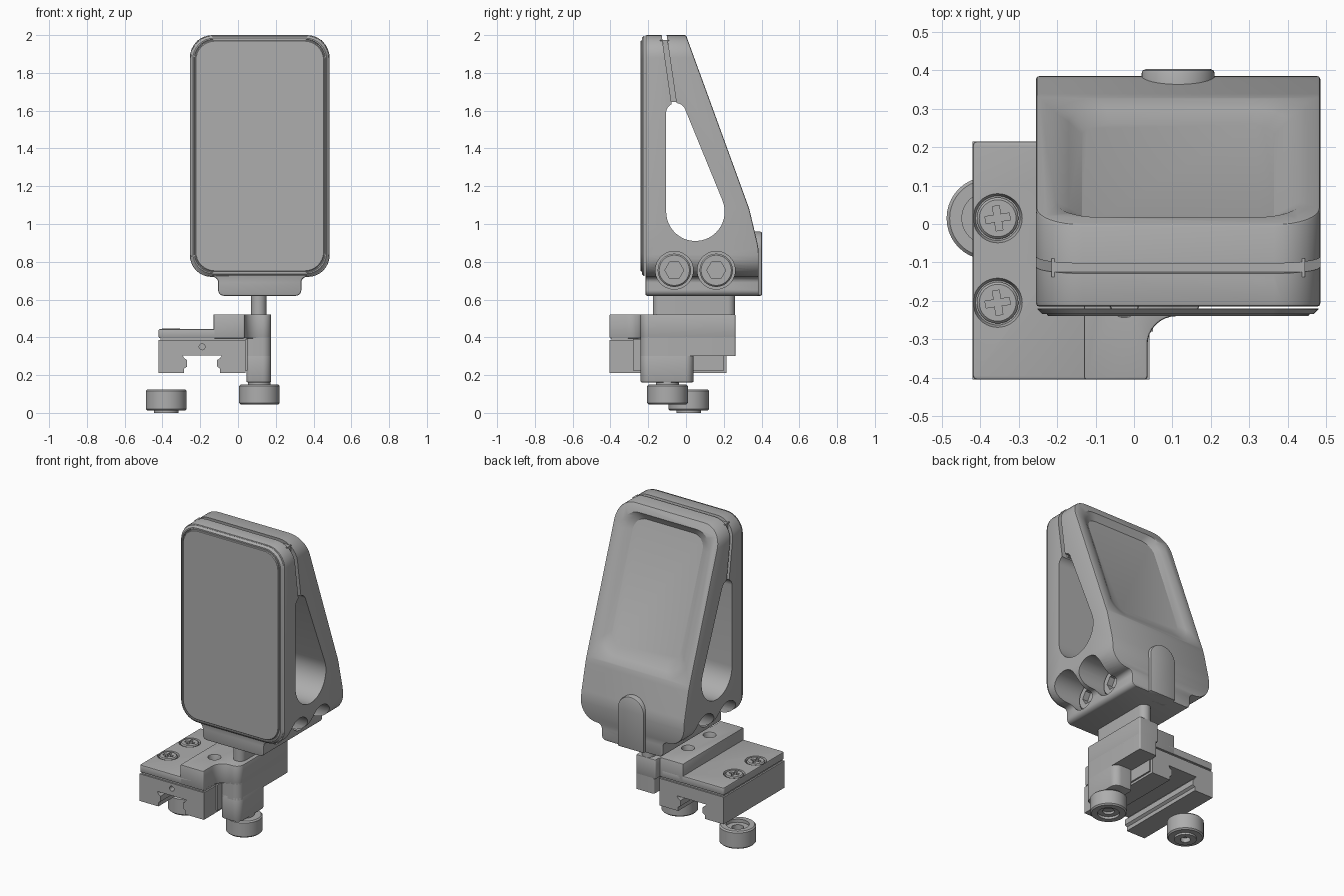
import bpy, bmesh, math
from mathutils import Matrix, Vector

if "Cube" in bpy.data.objects:
    bpy.data.objects.remove(bpy.data.objects["Cube"])

grey = bpy.data.materials.new("machined_grey")
grey.diffuse_color = (0.42, 0.42, 0.42, 1)
grey.use_nodes = True
grey.node_tree.nodes["Principled BSDF"].inputs["Base Color"].default_value = grey.diffuse_color
CX = 0.115          # centre line of the housing
MAPS = {'x': lambda p, q, h: (h, p, q), 'y': lambda p, q, h: (p, h, q), 'z': lambda p, q, h: (p, q, h)}


def loft(name, rings, axis):
    """Skin a stack of (outline, height) rings along an axis and cap both ends."""
    bm = bmesh.new()
    rows = [[bm.verts.new(MAPS[axis](p, q, h)) for p, q in pts] for pts, h in rings]
    n = len(rows[0])
    for a, b in zip(rows, rows[1:]):
        for i in range(n):
            bm.faces.new((a[i], a[(i + 1) % n], b[(i + 1) % n], b[i]))
    bm.faces.new(rows[0])
    bm.faces.new(rows[-1])
    bmesh.ops.recalc_face_normals(bm, faces=bm.faces)
    me = bpy.data.meshes.new(name)
    bm.to_mesh(me)
    bm.free()
    me.materials.append(grey)
    ob = bpy.data.objects.new(name, me)
    bpy.context.collection.objects.link(ob)
    return ob


def prism(name, pts, axis, lo, hi):
    return loft(name, [(pts, lo), (pts, hi)], axis)


def rounded(corners, seg=8):
    """Polygon from (x, y, radius) corners with filleted points."""
    out = []
    for i, (x, y, r) in enumerate(corners):
        c = Vector((x, y))
        if r == 0:
            out.append((x, y))
            continue
        a = (Vector(corners[i - 1][:2]) - c).normalized()
        b = (Vector(corners[(i + 1) % len(corners)][:2]) - c).normalized()
        half = a.angle(b) / 2
        mid = c + (a + b).normalized() * (r / math.sin(half))
        va, vb = c + a * r / math.tan(half) - mid, c + b * r / math.tan(half) - mid
        sweep = va.angle_signed(vb)
        for k in range(seg + 1):
            t = -sweep * k / seg
            out.append((mid.x + va.x * math.cos(t) - va.y * math.sin(t),
                        mid.y + va.x * math.sin(t) + va.y * math.cos(t)))
    return out


def rect(x0, y0, x1, y1, r=0.0):
    return rounded([(x0, y0, r), (x1, y0, r), (x1, y1, r), (x0, y1, r)])


def circle(x, y, r, n=40):
    return [(x + r * math.cos(2 * math.pi * i / n), y + r * math.sin(2 * math.pi * i / n)) for i in range(n)]


def turned(name, x, y, profile, axis='z'):
    return loft(name, [(circle(x, y, r), h) for r, h in profile], axis)


def apply(ob, mod):
    bpy.context.view_layer.objects.active = ob
    bpy.ops.object.modifier_apply(modifier=mod.name)


def boolean(ob, tool, op='DIFFERENCE'):
    m = ob.modifiers.new("cut", 'BOOLEAN')
    m.operation, m.object, m.solver = op, tool, 'EXACT'
    apply(ob, m)
    bpy.data.objects.remove(tool)


def bevel(ob, width, seg=2):
    m = ob.modifiers.new("edge", 'BEVEL')
    m.width, m.segments, m.limit_method, m.angle_limit = width, seg, 'ANGLE', math.radians(40)
    apply(ob, m)
    return ob


# Housing: front outline crossed with the wedge-shaped side outline
front = rounded([(.335, .62, .03), (.335, .72, .03), (.485, .72, .115), (.485, 2, .12),
                 (-.255, 2, .12), (-.255, .72, .115), (-.105, .72, .03), (-.105, .62, .03)])
side = rounded([(-.215, .62, 0), (.385, .62, 0), (.385, .87, .3), (.335, 1.08, .3), (0, 2, 0), (-.215, 2, 0)])
housing = prism("housing", front, 'y', -.215, .6)
boolean(housing, prism("side_tool", side, 'x', -1, 1), 'INTERSECT')
bevel(housing, .012)

# Teardrop opening: hull of a small upper and a large lower circle
lean = math.atan2(.105, .525)
tilt = lean - math.asin(.103 / math.hypot(.105, .525))
d = math.hypot(.105, .525)
right = math.atan2(.525, -.105) - math.acos((.155 - .052) / d)
tear = []
for cy, cz, r, a0, a1 in ((-.053, 1.588, .052, right, math.pi), (.05, 1.065, .155, math.pi, 2 * math.pi + right)):
    tear += [(cy + r * math.cos(a0 + (a1 - a0) * k / 24), cz + r * math.sin(a0 + (a1 - a0) * k / 24))
             for k in range(25)]
boolean(housing, prism("opening_tool", tear, 'x', -1, 1))

# Split line above the opening, with a recessed filler
slit = [(-.133, 2.03), (-.107, 2.03), (-.045, 1.6), (-.071, 1.6)]
boolean(housing, prism("slit_tool", slit, 'x', -1, 1))
filler = [(-.138, 1.975), (-.09, 1.975), (-.045, 1.645), (-.08, 1.645)]
prism("split_filler", filler, 'x', -.215, .445)

# Shallow dish in the sloping back
dish = loft("dish_tool", [(rect(-.25, -.36, .25, .41, .08), -.035), (rect(-.285, -.42, .285, .43, .1), -.015),
                          (rect(-.33, -.48, .33, .445, .12), .004)], 'z')
u, v, n = Vector((-1, 0, 0)), Vector((0, -.344, .939)), Vector((0, .939, .344))
rot = Matrix((u, v, n)).transposed().to_4x4()
dish.matrix_world = Matrix.Translation((CX, .17, 1.537)) @ rot
bpy.context.view_layer.update()
boolean(housing, dish)

# Side bolt pockets and hex socket bolts, both sides
for s, label in ((1, "right"), (-1, "left")):
    for i, y in enumerate((-.062, .16)):
        boolean(housing, prism("pocket_tool", circle(y, .755, .1), 'x', *sorted((CX + s * .13, CX + s * .6))))
        bolt = turned(f"{label}_bolt_{i + 1}", y, .755,
                      [(.088, CX + s * .12), (.088, CX + s * .175), (.08, CX + s * .183)], 'x')
        boolean(bolt, prism("hex_tool", circle(y, .755, .05, 6), 'x', *sorted((CX + s * .145, CX + s * .3))))

# Stepped bezel and front panel
bez = lambda i: rect(-.255 + i, .72 + i, .485 - i, 2 - i, .12 - i * .6)
loft("bezel", [(bez(.004), -.22), (bez(.004), -.222), (bez(.016), -.234), (bez(.022), -.234), (bez(.024), -.228)], 'y')
loft("front_panel", [(bez(.028), -.22), (bez(.028), -.236), (bez(.032), -.24)], 'y')

# Arched tab on the lower back
tab = [(.02, .62), (.21, .62)] + [(CX + .095 * math.cos(math.pi * k / 20), .865 + .095 * math.sin(math.pi * k / 20))
                                  for k in range(21)]
bevel(prism("back_tab", tab, 'y', .3, .403), .01)

# Rounded stem joining the housing to the mount
prism("stem", rect(.07, -.175, .15, .26, .039), 'z', .5, .64)

# Mount: raised arm with filleted inner corner, rear block, front column
arm_plan = rounded([(-.13, -.405, 0), (.035, -.405, .008), (.035, -.24, .075), (.175, -.24, .045),
                    (.175, .262, .01), (.035, .262, .01), (.035, .215, 0), (-.13, .215, 0)])
arm = bevel(prism("mount_arm", arm_plan, 'z', .395, .522), .006)
prism("mount_block", rounded([(.045, -.24, .02), (.175, -.24, .045), (.175, .262, .01), (.045, .262, .01)]),
      'z', .3, .41)
bevel(prism("mount_column", rounded([(.045, -.24, .02), (.175, -.24, .045), (.175, .04, .045), (.045, .04, .02)]),
            'z', .162, .32), .006)

# Top plate of the clamp
plate = bevel(prism("clamp_plate", rect(-.42, -.405, .03, .215, .012), 'z', .396, .444), .006)

# Rail clamp body with toothed jaws, mirrored about its centre
jaw = [(-.42, .385), (-.42, .21), (-.285, .21), (-.285, .235), (-.27, .245), (-.27, .28), (-.285, .29), (-.295, .305)]
clamp = prism("rail_clamp", jaw + [(-.38 - x, z) for x, z in reversed(jaw)], 'y', -.405, .215)
boolean(clamp, prism("pin_tool", circle(-.19, .35, .016, 20), 'y', -.5, -.36))
prism("clamp_spacer", rect(-.41, -.395, .03, .205), 'z', .38, .4)
prism("side_shim", rect(.035, -.28, .05, .2), 'z', .225, .39)

# Cross-head screws on the plate and plain holes in the arm
for i, y in enumerate((.015, -.205)):
    boolean(plate, turned("sink_tool", -.355, y, [(.058, .425), (.066, .45)]))
    screw = turned(f"plate_screw_{i + 1}", -.355, y, [(.054, .42), (.054, .44), (.048, .446)])
    c, s = math.cos(.15), math.sin(.15)
    cross = []
    for k in range(4):
        for p, q in ((.009, .009), (.032, .009), (.032, -.009))[::-1]:
            for _ in range(k):
                p, q = -q, p
            cross.append((-.355 + p * c - q * s, y + p * s + q * c))
    order = [i2 for k in range(4) for i2 in (3 * k, 3 * k + 1, 3 * k + 2)]
    boolean(screw, prism("cross_tool", [cross[j] for j in order], 'z', .432, .5))
    boolean(arm, turned("hole_tool", -.025, y, [(.036, .45), (.036, .515), (.042, .53)]))

# Clamp knobs with recessed ends
turned("front_knob", .113, -.098, [(.035, .075), (.035, .06), (.065, .06), (.065, .045), (.1, .045), (.108, .053),
                                   (.108, .142), (.1, .15), (.06, .15), (.06, .17)])
turned("rear_knob", -.38, .015, [(.03, .03), (.03, 0), (.065, 0), (.065, .012), (.1, .012), (.108, .02),
                                 (.108, .117), (.1, .125), (.068, .125), (.068, .105), (.035, .105), (.035, .07)])

# Smooth curved faces, keep edges crisp
for ob in bpy.context.scene.objects:
    ob.select_set(True)
bpy.ops.object.shade_smooth_by_angle(angle=math.radians(28))
